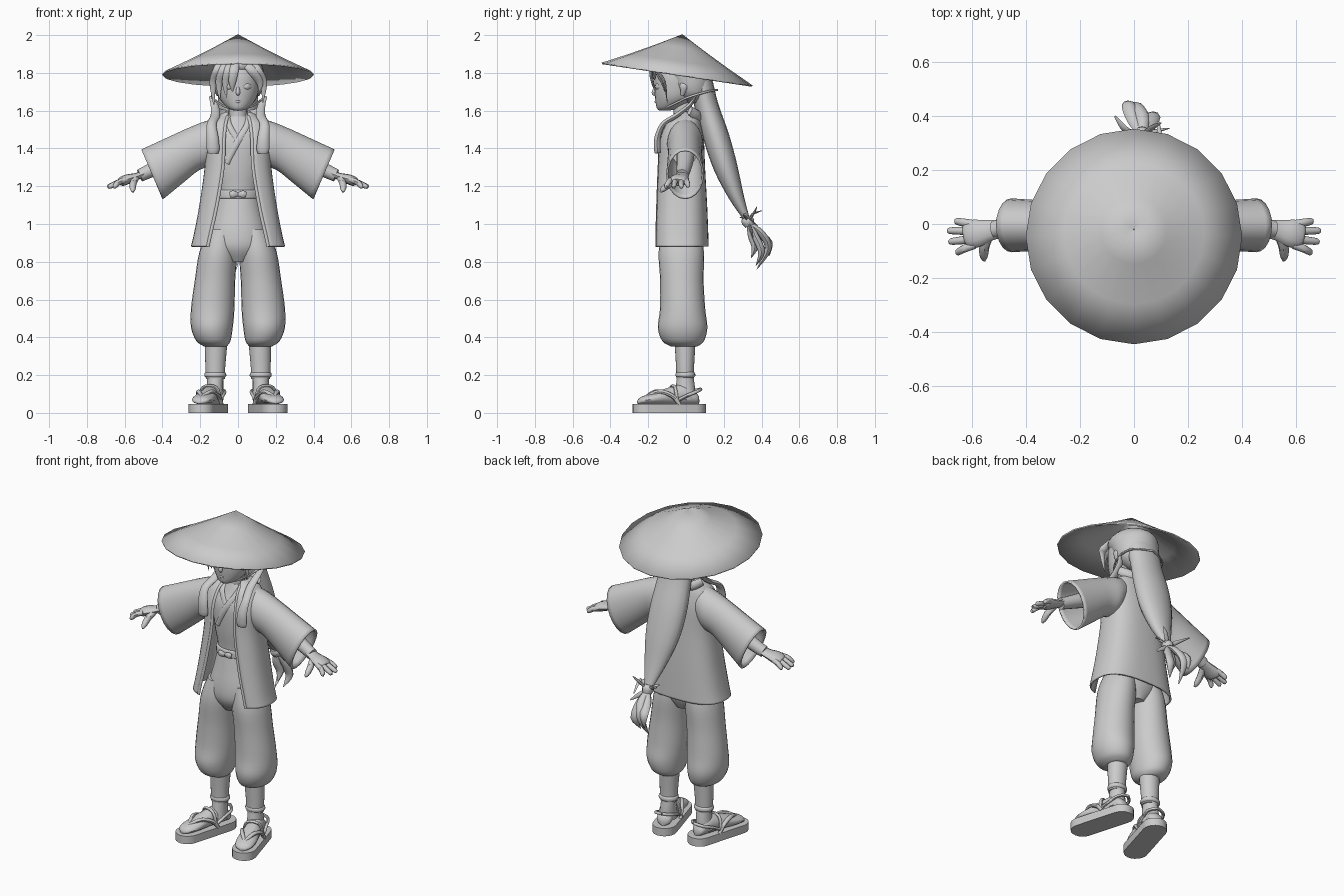
import bpy, bmesh
from math import sin, cos, pi, asin, radians, copysign
from mathutils import Vector as V


def skin(name, rings, closed=True, caps=True, mirror=False, thick=0, angle=45):
    """Bridge a list of point rings into one mesh, optionally mirrored in x."""
    bm = bmesh.new()
    for s in ((1, -1) if mirror else (1,)):
        vs = [[bm.verts.new((p[0] * s, p[1], p[2])) for p in r] for r in rings]
        n = len(rings[0])
        for a, b in zip(vs, vs[1:]):
            for i in range(n if closed else n - 1):
                j = (i + 1) % n
                bm.faces.new((a[i], a[j], b[j], b[i]))
        if caps:
            bm.faces.new(vs[0])
            bm.faces.new(vs[-1])
    bmesh.ops.recalc_face_normals(bm, faces=bm.faces)
    me = bpy.data.meshes.new(name)
    bm.to_mesh(me)
    bm.free()
    ob = bpy.data.objects.new(name, me)
    bpy.context.collection.objects.link(ob)
    if thick:
        m = ob.modifiers.new("thickness", 'SOLIDIFY')
        m.thickness = thick
        m.offset = 0
    bpy.ops.object.select_all(action='DESELECT')
    ob.select_set(True)
    bpy.context.view_layer.objects.active = ob
    bpy.ops.object.shade_smooth_by_angle(angle=radians(angle))
    return ob


def spline(rows, steps=4):
    """Catmull-Rom interpolation through rows of equal length."""
    out = []
    for i in range(len(rows) - 1):
        p = [rows[max(0, min(len(rows) - 1, i + k))] for k in (-1, 0, 1, 2)]
        for s in range(steps):
            t = s / steps
            out.append([0.5 * (2 * b + (c - a) * t + (2 * a - 5 * b + 4 * c - d) * t * t
                               + (3 * b - a - 3 * c + d) * t ** 3) for a, b, c, d in zip(*p)])
    return out + [list(rows[-1])]


def loft(name, rows, n=24, **kw):
    """Rows of (cx, cy, z, rx, ry): stacked smooth ellipses."""
    return skin(name, [[(x + rx * cos(2 * pi * i / n), y + ry * sin(2 * pi * i / n), z)
                        for i in range(n)] for x, y, z, rx, ry in spline(rows)], **kw)


def tube(name, rows, flat=1, wide=(1, 0, 0), n=8, steps=4, **kw):
    """Rows of (x, y, z, radius): tapering tube along a smooth path."""
    pts = spline(rows, steps)
    rings = []
    for k, p in enumerate(pts):
        t = (V(pts[min(k + 1, len(pts) - 1)][:3]) - V(pts[max(k - 1, 0)][:3])).normalized()
        w = V(wide)
        u = (w - t * w.dot(t)).normalized()
        v = t.cross(u)
        r = max(p[3], 0.001)
        rings.append([V(p[:3]) + u * r * cos(2 * pi * i / n) + v * r * flat * sin(2 * pi * i / n)
                      for i in range(n)])
    return skin(name, rings, **kw)


# Conical hat, tilted back, 20 sides
apex, rim_c = V((0, -.02, 2.0)), V((0, -.047, 1.79))
rings = []
for f in (.004, .3, .65, 1):
    rings.append([apex.lerp(rim_c + V((.4 * sin(2 * pi * i / 20), -.398 * cos(2 * pi * i / 20),
                                       .06 * cos(2 * pi * i / 20))), f)
                  - V((0, 0, .02 * f * (1 - f))) for i in range(20)])
skin("hat", rings, caps=False, thick=.008)

# Head, face and hair
loft("head", [(0, -.115, 1.6, .02, .025), (0, -.095, 1.615, .055, .06), (0, -.06, 1.66, .095, .103),
              (0, -.05, 1.72, .112, .117), (0, -.04, 1.8, .115, .12), (0, -.03, 1.87, .08, .09),
              (0, -.03, 1.9, .02, .02)])
loft("hair_cap", [(0, .05, 1.64, .06, .05), (0, .03, 1.69, .118, .1), (0, .015, 1.77, .135, .125),
                  (0, -.015, 1.84, .128, .15), (0, -.02, 1.89, .08, .09), (0, -.02, 1.91, .02, .02)])
tube("nose", [(0, -.155, 1.735, .006), (0, -.17, 1.695, .012), (0, -.16, 1.682, .004)])
tube("lips", [(-.022, -.15, 1.65, .002), (0, -.16, 1.648, .007), (.022, -.15, 1.65, .002)], wide=(0, 0, 1))
tube("eyes", [(.028, -.162, 1.725, .003), (.05, -.155, 1.728, .016), (.075, -.14, 1.726, .003)],
     wide=(0, 0, 1), flat=.4, mirror=True)
tube("ears", [(.108, -.02, 1.75, .012), (.122, -.01, 1.73, .022), (.11, -.02, 1.68, .008)],
     wide=(0, 1, 0), flat=.5, mirror=True)
for k, (x0, x1, zt) in enumerate([(.02, .115, 1.7), (.06, .135, 1.64), (-.01, -.03, 1.7),
                                  (-.03, -.065, 1.67), (-.05, -.1, 1.66), (-.08, -.132, 1.63)]):
    back = abs(x1) * .6
    tube(f"bang_{k}", [(x0, -.12 + back * .3, 1.88, .02), ((x0 + x1) / 2, -.19 + back * .5, 1.82, .024),
                       (x1, -.195 + back, 1.75, .019), (x1 * .97, -.18 + back, zt, .002)], flat=.4)
loft("neck", [(0, -.02, 1.48, .065, .06), (0, -.015, 1.56, .05, .05), (0, -.02, 1.66, .05, .05)])

# Ponytail, its tie and loose ends
tube("ponytail", [(0, .05, 1.86, .08), (0, .075, 1.76, .105), (0, .11, 1.62, .105), (.005, .16, 1.46, .115),
                  (.015, .21, 1.3, .105), (.025, .265, 1.15, .068), (.03, .32, 1.03, .028),
                  (.03, .335, 1.0, .022)], flat=.6, n=16)
tube("tie_band", [(.03, .318, 1.035, .026), (.03, .327, 1.015, .034), (.03, .338, .99, .026)], n=12)
for k, (a, b) in enumerate([((.09, .31, 1.05), (.09, .38, .99)), ((-.03, .35, 1.05), (-.07, .4, 1.07)),
                            ((.07, .36, 1.06), (.1, .375, 1.09)), ((0, .31, 1.03), (-.02, .285, 1.035)),
                            ((.08, .345, .97), (.13, .355, .93))]):
    tube(f"tie_end_{k}", [(.03, .33, 1.01, .01), (*a, .013), (*b, .004)], flat=.5)
for k, (b, c, d) in enumerate([((.03, .4, .95), (.0, .435, .87), (-.01, .375, .76)),
                               ((.06, .37, .93), (.07, .4, .85), (.05, .37, .78)),
                               ((.02, .345, .94), (.03, .365, .88), (.03, .345, .82)),
                               ((0, .385, .95), (-.02, .44, .9), (-.025, .44, .83))]):
    tube(f"tail_lock_{k}", [(.03, .335, 1.0, .018), (*b, .026), (*c, .026), (*d, .002)], flat=.7)

# Hat cord round chin and hair
tube("hat_cord", [(0, -.13, 1.605, .006), (.075, -.085, 1.625, .006), (.135, .01, 1.67, .006),
                  (.115, .11, 1.7, .006), (0, .165, 1.71, .006)], wide=(0, 0, 1), mirror=True)

# Scarf ends hanging over the shoulders
tube("scarf", [(.145, .05, 1.675, .01), (.125, .02, 1.63, .02), (.12, -.05, 1.575, .025),
               (.14, -.12, 1.53, .025), (.135, -.15, 1.46, .031), (.132, -.152, 1.4, .034),
               (.132, -.15, 1.375, .028)], flat=.55, n=10, mirror=True)
tube("scarf_back", [(-.125, .02, 1.6, .025), (-.08, .06, 1.575, .03), (0, .075, 1.57, .03),
                    (.08, .06, 1.575, .03), (.125, .02, 1.6, .025)], wide=(0, 0, 1), flat=.6)

# Inner shirt, crossed collar, belt and bow
loft("shirt", [(0, -.01, 1.08, .12, .1), (0, -.015, 1.17, .108, .092), (0, -.02, 1.3, .13, .1),
               (0, -.02, 1.44, .14, .1), (0, -.01, 1.52, .11, .075), (0, -.01, 1.57, .06, .055)])
tube("collar_over", [(.055, -.02, 1.59, .014), (.05, -.085, 1.53, .016), (0, -.122, 1.44, .016),
                     (-.06, -.115, 1.32, .014)], flat=.4)
tube("collar_under", [(-.055, -.02, 1.59, .014), (-.05, -.085, 1.53, .016), (-.005, -.115, 1.45, .014)], flat=.4)
loft("belt", [(0, -.012, 1.135, .112, .1), (0, -.012, 1.14, .12, .108), (0, -.012, 1.175, .118, .106),
              (0, -.012, 1.18, .11, .098)])
tube("belt_bow", [(0, -.125, 1.155, .01), (.025, -.13, 1.158, .019), (.042, -.125, 1.155, .014)],
     wide=(0, 0, 1), flat=.5, mirror=True)

# Open jacket: arcs that run from one front edge round the back to the other
rings, P = [], .75
for cy, z, rx, ry, e in spline([(-.03, .88, .245, .145, .16), (-.03, .95, .228, .143, .145),
                                (-.028, 1.1, .2, .135, .112), (-.027, 1.3, .172, .123, .08),
                                (-.025, 1.44, .172, .115, .075), (-.015, 1.53, .15, .09, .066),
                                (0, 1.57, .1, .065, .055), (0, 1.59, .065, .055, .05)]):
    a0 = asin(min(.95, (e / rx) ** (1 / P)))
    ring = []
    for i in range(33):
        a = a0 + (2 * pi - 2 * a0) * i / 32
        ring.append((copysign(abs(sin(a)) ** P, sin(a)) * rx,
                     cy - copysign(abs(cos(a)) ** P, cos(a)) * ry, z))
    rings.append(ring)
skin("jacket", rings, closed=False, caps=False, thick=.01)
tube("jacket_trim", [(*r[0], .009) for r in rings[:-4:4]], flat=.7, mirror=True)

# Wide sleeves: each ring spans a top and a bottom point
rings = []
for tx, tz, bx, bz, ry in spline([(.1, 1.555, .13, 1.34, .075), (.17, 1.54, .16, 1.31, .09),
                                  (.27, 1.5, .215, 1.285, .085), (.39, 1.445, .29, 1.225, .088),
                                  (.51, 1.39, .4, 1.135, .095)]):
    rings.append([((tx + bx) / 2 + (tx - bx) / 2 * cos(a), -.005 + ry * sin(a),
                   (tz + bz) / 2 + (tz - bz) / 2 * cos(a)) for a in [2 * pi * i / 20 for i in range(20)]])
skin("sleeves", rings, caps=False, thick=.01, mirror=True)

# Arms and hands
tube("arms", [(.2, 0, 1.42, .05), (.36, -.005, 1.335, .045), (.48, -.015, 1.275, .036), (.52, -.02, 1.257, .034)],
     n=12, wide=(0, 1, 0), mirror=True)
tube("palms", [(.5, -.018, 1.265, .034), (.54, -.025, 1.25, .04), (.585, -.035, 1.237, .052),
               (.615, -.04, 1.225, .05), (.625, -.042, 1.22, .04)],
     flat=.5, n=12, wide=(0, 1, 0), mirror=True)
for k, (y0, y1, x, z) in enumerate([(.0, .01, .665, 1.2), (-.026, -.025, .69, 1.195),
                                    (-.054, -.065, .685, 1.195), (-.078, -.105, .66, 1.195)]):
    tube(f"fingers_{k}", [(.59, y0, 1.236, .014), (.63, (y0 + y1) / 2, 1.222, .015), (x - .006, y1, z + .003, .012),
                          (x, y1, z, .004)], wide=(0, 1, 0), mirror=True)
tube("thumbs", [(.54, -.045, 1.245, .018), (.555, -.085, 1.215, .019), (.557, -.12, 1.185, .015),
                (.555, -.136, 1.17, .005)], mirror=True)

# Baggy trousers
loft("hips", [(0, -.02, .8, .06, .08), (0, -.025, .87, .15, .115), (0, -.025, .95, .155, .118),
              (0, -.018, 1.06, .128, .106), (0, -.012, 1.15, .11, .095)])
loft("trouser_legs", [(.085, -.025, .97, .075, .1), (.105, -.025, .85, .1, .12), (.122, -.022, .7, .107, .115),
                      (.134, -.018, .55, .115, .12), (.138, -.018, .45, .11, .131), (.13, -.015, .38, .09, .11),
                      (.12, -.01, .352, .06, .07)], mirror=True)

# Shins and ankle wraps
loft("shins", [(.12, -.005, .18, .05, .046), (.12, -.005, .25, .053, .048), (.115, -.005, .38, .06, .056)], mirror=True)
loft("ankle_wraps", [(.12, -.003, .188, .05, .045), (.12, -.003, .196, .058, .052), (.12, -.003, .21, .056, .051),
                     (.12, -.003, .216, .05, .045)], mirror=True)

# Feet, splayed outward along the sandal direction
heel, toe = V((.12, .037, 0)), V((.193, -.215, 0))
fwd = (toe - heel).normalized()
side = V((-fwd.y, fwd.x, 0))


def on_foot(f, s, z):
    """Point at a fraction along the sandal, offset sideways, at height z."""
    return heel.lerp(toe, f) + side * s + V((0, 0, z))


def foot_row(f, s, z, r):
    return (*on_foot(f, s, z), r)


loft("ankles", [(.127, -.01, .07, .05, .06), (.122, -.004, .13, .044, .052), (.12, -.004, .2, .042, .042)], mirror=True)
rings = []
for f, w, h in spline([(-.12, .012, .03), (-.05, .042, .06), (.2, .046, .1), (.5, .05, .085),
                       (.85, .058, .055), (1.08, .045, .035), (1.16, .015, .015)]):
    rings.append([on_foot(f, w * cos(2 * pi * i / 16), .05 + h * .45 + h * .55 * sin(2 * pi * i / 16)) for i in range(16)])
skin("feet", rings, mirror=True)

# Sandal soles and straps
outline = [heel + (side * cos(a) - fwd * sin(a)) * .068 for a in [pi * i / 10 for i in range(11)]]
outline += [toe + (-side * cos(a) + fwd * sin(a)) * .068 for a in [pi * i / 10 for i in range(11)]]
skin("sandal_soles", [[p + V((0, 0, z)) for p in outline] for z in (0, .048)], mirror=True)
for s in (-1, 1):
    tube(f"toe_straps_{s}", [foot_row(.98, 0, .085, .01), foot_row(.75, s * .035, .112, .012),
                             foot_row(.5, s * .056, .09, .012), foot_row(.35, s * .062, .045, .01)],
         wide=(0, 0, 1), mirror=True)
    tube(f"heel_straps_{s}", [foot_row(.42, s * .058, .06, .009), foot_row(.2, s * .056, .09, .009),
                              foot_row(-.05, s * .047, .115, .009), foot_row(-.16, 0, .125, .009)],
         wide=(0, 0, 1), mirror=True)
tube("instep_straps", [foot_row(.4, -.058, .07, .009), foot_row(.42, -.035, .135, .009),
                       foot_row(.42, .035, .135, .009), foot_row(.4, .058, .07, .009)],
     wide=(0, 1, 0), mirror=True)
